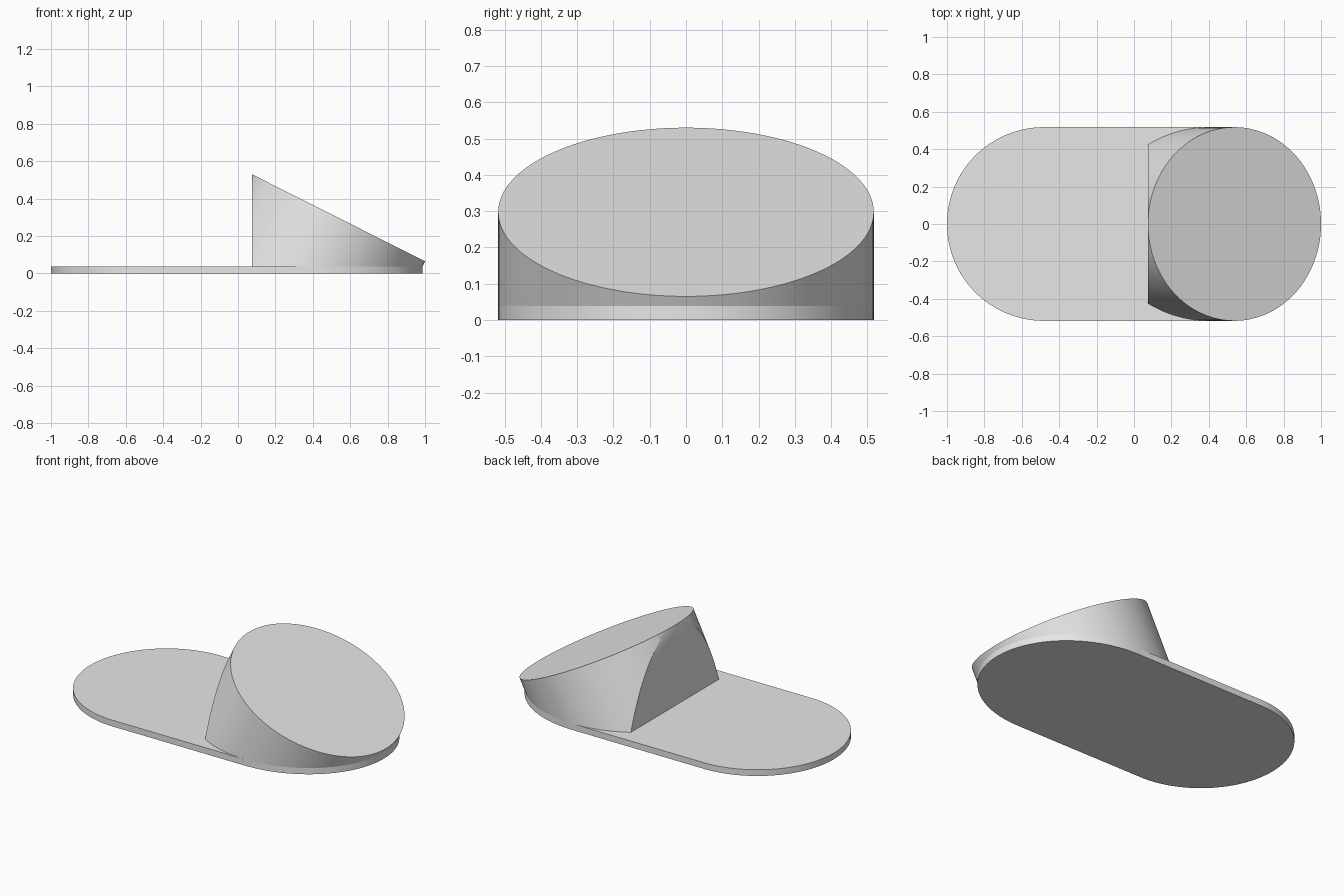
import bpy, bmesh
from math import atan2, cos, sin, tan, pi
from mathutils import Matrix, Vector

if "Cube" in bpy.data.objects:
    bpy.data.objects.remove(bpy.data.objects["Cube"], do_unlink=True)

SEGMENTS = 128
PLATE_TOP = 0.038
HIGH = Vector((0.075, 0, 0.53))     # upper end of the slanted disc
LOW = Vector((1.0, 0, 0.065))       # lower end of the slanted disc
CENTRE = (HIGH + LOW) / 2
RADIUS = (LOW - HIGH).length / 2
TILT = atan2(HIGH.z - LOW.z, LOW.x - HIGH.x)

grey = bpy.data.materials.new("light grey")
grey.use_nodes = True
grey.diffuse_color = (0.8, 0.8, 0.8, 1)
grey.node_tree.nodes["Principled BSDF"].inputs["Base Color"].default_value = grey.diffuse_color


def finish(bm, name):
    bmesh.ops.recalc_face_normals(bm, faces=bm.faces)
    mesh = bpy.data.meshes.new(name)
    bm.to_mesh(mesh)
    bm.free()
    mesh.materials.append(grey)
    obj = bpy.data.objects.new(name, mesh)
    bpy.context.collection.objects.link(obj)
    bpy.ops.object.select_all(action='DESELECT')
    obj.select_set(True)
    bpy.context.view_layer.objects.active = obj
    bpy.ops.object.shade_smooth_by_angle(angle=pi / 6)


def cut(bm, point, normal):
    """Remove everything on the normal's side and cap the opening."""
    geom = bm.verts[:] + bm.edges[:] + bm.faces[:]
    result = bmesh.ops.bisect_plane(bm, geom=geom, dist=1e-6, plane_co=point,
                                    plane_no=normal, clear_outer=True)
    edges = [e for e in result["geom_cut"] if isinstance(e, bmesh.types.BMEdge)]
    bmesh.ops.edgeloop_fill(bm, edges=edges)


# Base plate: round at the left end, following the slanted cylinder at the other
bm = bmesh.new()
section_x = CENTRE.x - (CENTRE.z - PLATE_TOP) * tan(TILT)
half = SEGMENTS // 2
outline = []
for end_x, reach, start in ((section_x, RADIUS / cos(TILT), -pi / 2),
                            (RADIUS - 1, RADIUS, pi / 2)):
    for i in range(half + 1):
        t = start + pi * i / half
        outline.append(bm.verts.new((end_x + reach * cos(t), RADIUS * sin(t), 0)))
bottom = bm.faces.new(outline)
top = bmesh.ops.extrude_face_region(bm, geom=[bottom], use_keep_orig=True)
bmesh.ops.translate(bm, vec=(0, 0, PLATE_TOP),
                    verts=[v for v in top["geom"] if isinstance(v, bmesh.types.BMVert)])
finish(bm, "base_plate")

# Slanted cylinder: trimmed by an upright back wall and by the plate
bm = bmesh.new()
depth = 2.0
bmesh.ops.create_cone(bm, cap_ends=True, segments=SEGMENTS, radius1=RADIUS,
                      radius2=RADIUS, depth=depth,
                      matrix=Matrix.Translation(CENTRE) @ Matrix.Rotation(TILT, 4, 'Y')
                      @ Matrix.Translation((0, 0, -depth / 2)))
cut(bm, (HIGH.x + 0.0003, 0, 0), (-1, 0, 0))
cut(bm, (0, 0, PLATE_TOP), (0, 0, -1))
finish(bm, "slanted_cylinder")
